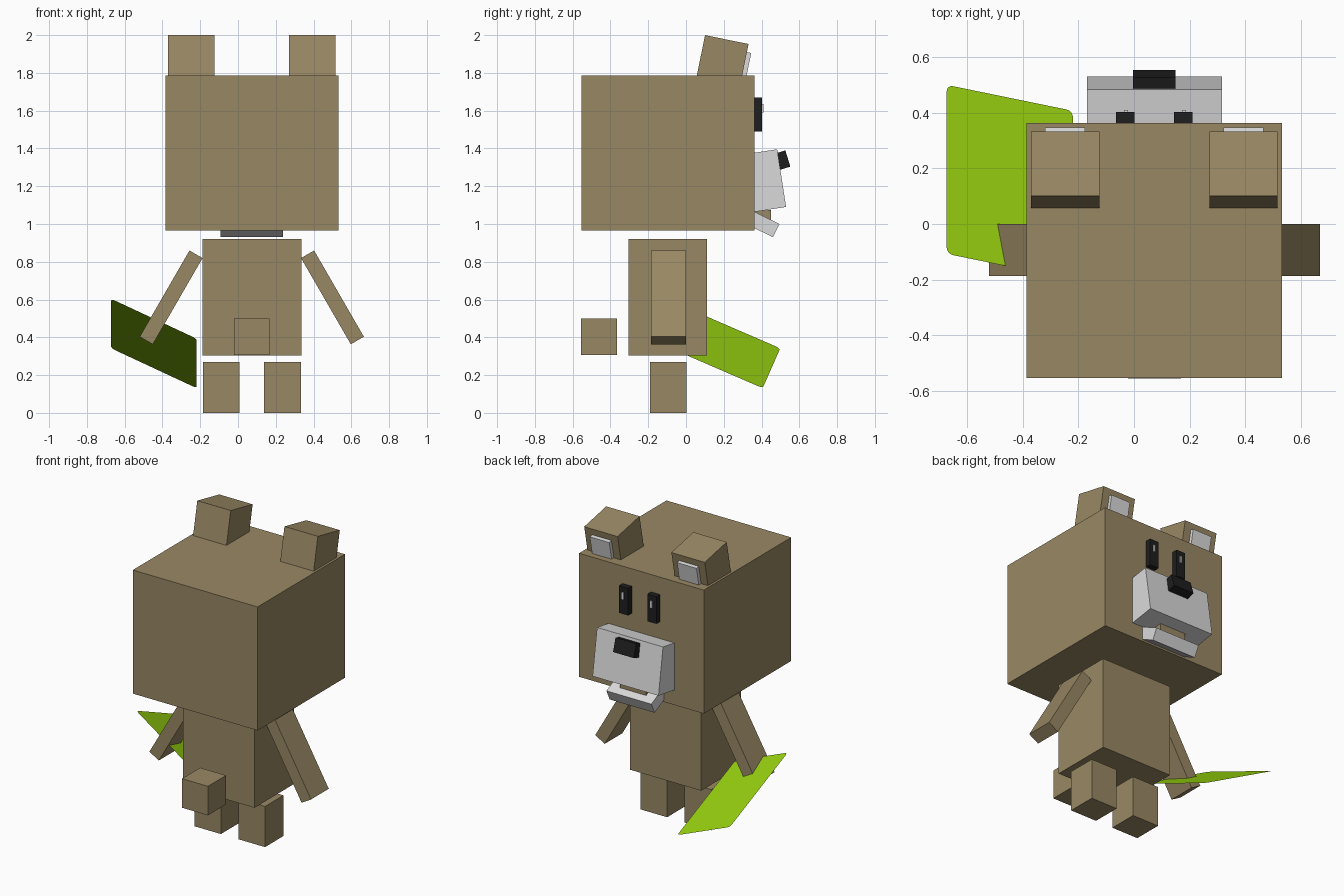
import bpy, bmesh
from math import radians
from mathutils import Matrix, Vector

if "Cube" in bpy.data.objects:
    bpy.data.objects.remove(bpy.data.objects["Cube"], do_unlink=True)

MID = 0.073  # symmetry plane of the animal, which is offset by the leaf


def material(name, rgb):
    m = bpy.data.materials.new(name)
    m.use_nodes = True
    m.diffuse_color = (*rgb, 1)
    m.node_tree.nodes["Principled BSDF"].inputs["Base Color"].default_value = (*rgb, 1)
    return m


brown = material("fur_brown", (0.318, 0.246, 0.127))
white = material("muzzle_white", (0.70, 0.70, 0.70))
black = material("nose_black", (0.013, 0.013, 0.013))
green = material("leaf_green", (0.33, 0.68, 0.005))


def finish(name, bm, mat):
    mesh = bpy.data.meshes.new(name)
    bm.to_mesh(mesh)
    bm.free()
    mesh.materials.append(mat)
    obj = bpy.data.objects.new(name, mesh)
    bpy.context.collection.objects.link(obj)
    return obj


def box(name, center, size, mat, tilt=0, axis="X"):
    """Box of a given size, tilted about its own centre."""
    bm = bmesh.new()
    bmesh.ops.create_cube(bm, size=1)
    bmesh.ops.scale(bm, vec=size, verts=bm.verts)
    obj = finish(name, bm, mat)
    obj.matrix_world = Matrix.Translation(center) @ Matrix.Rotation(radians(tilt), 4, axis)
    return obj


# Head, body and tail
box("head", (MID, -0.095, 1.375), (0.916, 0.916, 0.82), brown)
box("body", (MID, -0.097, 0.6125), (0.524, 0.416, 0.615), brown)
box("tail", (MID, -0.46, 0.402), (0.19, 0.19, 0.193), brown)

# Muzzle, nose, mouth and jaw
box("muzzle", (MID, 0.358, 1.22), (0.484, 0.30, 0.309), white, 8.8)
box("nose", (MID, 0.501, 1.335), (0.152, 0.08, 0.09), black, 17)
box("mouth", (MID, 0.39, 1.045), (0.19, 0.12, 0.06), brown)
box("jaw", (MID, 0.3875, 1.009), (0.33, 0.20, 0.078), white, -26)

# Paired parts
for side, s in (("left", 1), ("right", -1)):
    box(side + "_leg", (MID + s * 0.162, -0.095, 0.135), (0.195, 0.193, 0.27), brown)
    box(side + "_arm", (MID + s * 0.427, -0.093, 0.6115), (0.08, 0.186, 0.527), brown, -30 * s, "Y")

    ear = box(side + "_ear", (MID + s * 0.32, 0.19, 1.849), (0.245, 0.235, 0.26), brown, -11.5)
    inner = ear.matrix_world @ Vector((0, 0.126, 0.003))
    box(side + "_inner_ear", inner, (0.143, 0.03, 0.166), white, -11.5)

    eye_x = MID + s * 0.104
    box(side + "_eye", (eye_x, 0.375, 1.58), (0.067, 0.055, 0.18), black)
    box(side + "_eye_glint", (eye_x + 0.003, 0.404, 1.612), (0.014, 0.01, 0.045), white)

# Leaf: a thin rectangle with rounded corners, held in one hand
bm = bmesh.new()
corner = Vector((-0.672, 0.499, 0.342))
across = Vector((0.453, -0.093, -0.211))
along = Vector((0, -0.606, 0.262))
points = (corner, corner + along, corner + along + across, corner + across)
bm.faces.new([bm.verts.new(p) for p in points])
bmesh.ops.bevel(bm, geom=bm.verts[:], offset=0.025, segments=4, profile=0.5, affect="VERTICES")
finish("leaf", bm, green)
